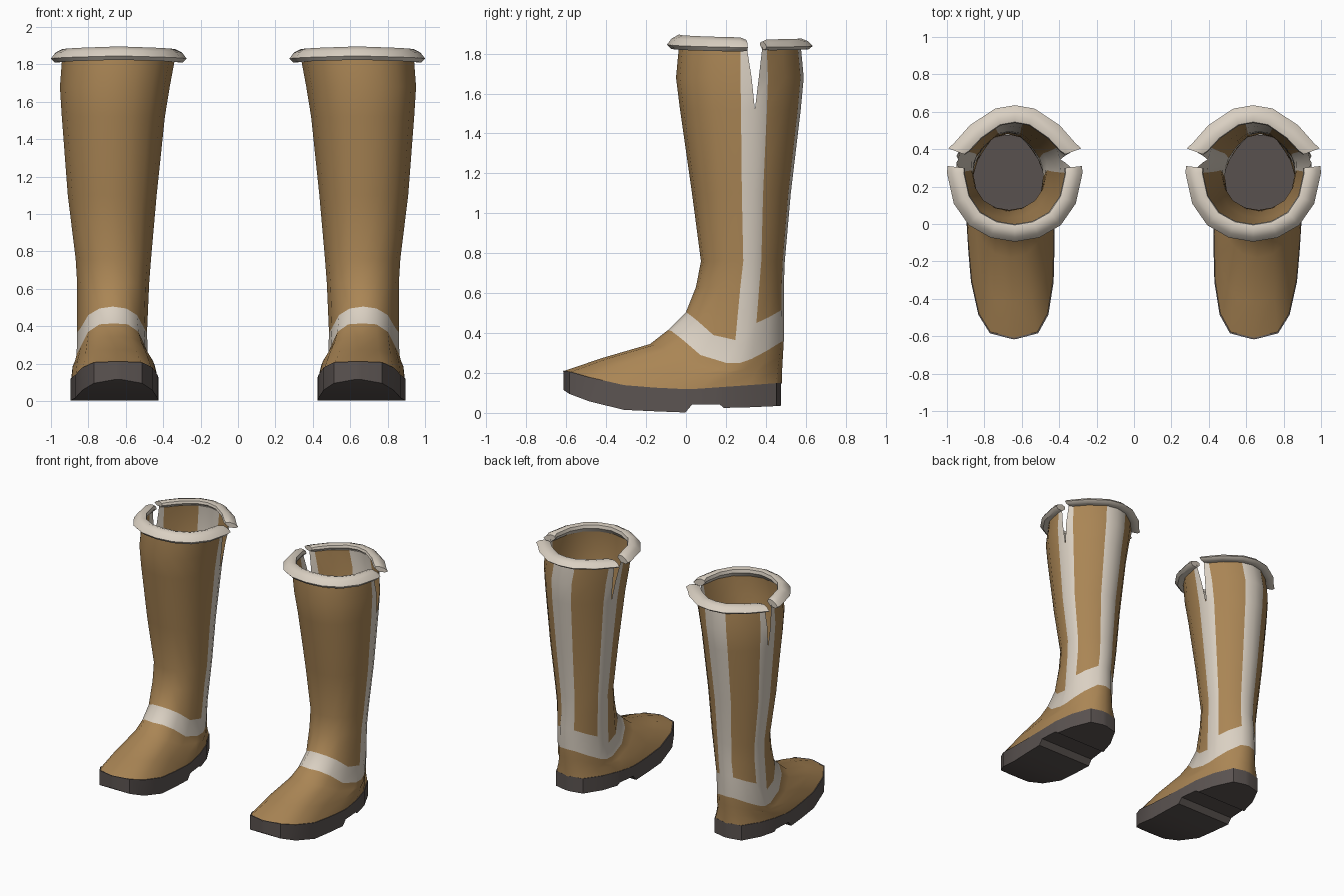
import bpy, bmesh, math
from mathutils import Vector

cube = bpy.data.objects.get("Cube")
if cube:
    bpy.data.objects.remove(cube, do_unlink=True)


def make_material(name, rgb):
    m = bpy.data.materials.new(name)
    m.use_nodes = True
    m.diffuse_color = (*rgb, 1)
    m.node_tree.nodes["Principled BSDF"].inputs["Base Color"].default_value = (*rgb, 1)
    return m


BROWN = make_material("brown_leather", (0.40, 0.235, 0.09))
CREAM = make_material("cream_trim", (0.70, 0.63, 0.54))
DARK = make_material("dark_rubber", (0.105, 0.088, 0.083))


def finish(bm, name, materials, angle=40):
    """Turn a bmesh of the left part into a mirrored pair."""
    bmesh.ops.remove_doubles(bm, verts=bm.verts, dist=0.0005)
    bmesh.ops.recalc_face_normals(bm, faces=bm.faces)
    mesh = bpy.data.meshes.new(name)
    bm.to_mesh(mesh)
    bm.free()
    for m in materials:
        mesh.materials.append(m)
    mesh.shade_smooth()
    mesh.set_sharp_from_angle(angle=math.radians(angle))
    obj = bpy.data.objects.new(name, mesh)
    bpy.context.scene.collection.objects.link(obj)
    mod = obj.modifiers.new("pair", "MIRROR")
    mod.use_axis = (True, False, False)
    mod.use_mirror_merge = False


# Half cross-section from front to back: sideways factor, depth fraction
SECTION = [(0, 0), (.36, .03), (.68, .12), (.90, .28), (1, .505),
           (.99, .62), (.90, .72), (.66, .85), (.29, .975), (0, 1)]
SLIT, LAST = 5, 9

# Columns around the boot: section index, side, which lip of the slit
half = [(i, 0) for i in range(SLIT)] + [(SLIT, -1), (SLIT, 1)] + \
       [(i, 0) for i in range(SLIT + 1, LAST)]
COLUMNS = [(i, 1, lip) for i, lip in half] + [(LAST, 1, 0)] + \
          [(i, -1, lip) for i, lip in reversed(half) if i]


def ring_point(ring, column):
    z, front, back, inner, outer, gap, power, lean = ring
    i, side, lip = column
    u, v = SECTION[i]
    height = z[i] if isinstance(z, list) else z
    x = (inner + outer) / 2 + side * u ** power * (outer - inner) / 2
    return Vector((x + lean * (v - .35), front + v * (back - front) + lip * gap, height))


# Rings: height (per column on the foot), front, back, inner, outer,
# slit gap, squareness of the outline, sideways lean of the heel
SOLE_EDGE = [.208, .203, .175, .135, .115, .115, .125, .135, .145, .148]
TOE = [.275, .272, .25, .215, .19, .185, .185, .2, .22, .22]
INSTEP = [.345, .34, .315, .255, .215, .21, .22, .25, .285, .29]
BAND_LOW = [.415, .41, .37, .29, .25, .25, .27, .31, .355, .36]
BAND_HIGH = [.505, .495, .46, .39, .365, .40, .45, .48, .515, .52]
SOLE = (SOLE_EDGE, -.617, .48, .422, .884, 0, .6, .035)
TOP = (1.84, -.035, .575, .335, .94, .04, 1, 0)
RINGS = [
    SOLE,
    (TOE, -.42, .482, .44, .878, 0, .75, .03),
    (INSTEP, -.18, .486, .465, .868, 0, .85, .02),
    (BAND_LOW, -.09, .49, .48, .86, 0, .9, .015),
    (BAND_HIGH, 0, .49, .485, .86, 0, .95, .01),
    (.63, .05, .49, .475, .86, 0, 1, 0),
    (.76, .075, .495, .465, .868, 0, 1, 0),
    (1.1, .03, .525, .435, .91, 0, 1, 0),
    (1.52, -.03, .575, .391, .942, 0, 1, 0),
    (1.68, -.05, .59, .365, .952, .018, 1, 0),
    TOP,
]
BAND_ROW = 3

# Leather upper: foot, ankle band, shaft, side strips and back strip
bm = bmesh.new()
grid = [[bm.verts.new(ring_point(r, c)) for c in COLUMNS] for r in RINGS]
count = len(COLUMNS)
for row in range(len(RINGS) - 1):
    for k in range(count):
        n = (k + 1) % count
        a, b = COLUMNS[k][0], COLUMNS[n][0]
        if a == b:
            continue
        face = bm.faces.new((grid[row][k], grid[row][n],
                             grid[row + 1][n], grid[row + 1][k]))
        strip = SLIT in (a, b) or LAST in (a, b)
        face.material_index = int(row == BAND_ROW or (row > BAND_ROW and strip))
finish(bm, "boot_uppers", [BROWN, CREAM], 50)


def sole_edge(v, side):
    """Point on the outline of the sole at a depth fraction."""
    i = max(k for k in range(LAST) if SECTION[k][1] <= v)
    t = (v - SECTION[i][1]) / (SECTION[i + 1][1] - SECTION[i][1])
    p = ring_point(SOLE, (i, side, 0)).lerp(ring_point(SOLE, (i + 1, side, 0)), t)
    return p + Vector((side * .004, 0, .004))


# Sole with a raised arch: depth fraction and underside height
UNDERSIDE = [(.003, .115), (.03, .095), (.12, .058), (.28, .015), (.42, .008),
             (.56, .002), (.59, .042), (.717, .042), (.735, .025),
             (.85, .028), (.975, .034), (.997, .036)]
bm = bmesh.new()
loops = []
for v, low in UNDERSIDE:
    right, left = sole_edge(v, -1), sole_edge(v, 1)
    corners = [Vector((right.x, right.y, low)), Vector((left.x, left.y, low)), left, right]
    loops.append([bm.verts.new(c) for c in corners])
for a, b in zip(loops, loops[1:]):
    for k in range(4):
        n = (k + 1) % 4
        bm.faces.new((a[k], a[n], b[n], b[k]))
bm.faces.new(loops[0])
bm.faces.new(loops[-1])
finish(bm, "boot_soles", [DARK])

# Rolled collars: lens-shaped section swept along each top edge (outward, up)
ROLL = [(-.035, .005), (-.005, -.03), (.04, -.032), (.06, -.012),
        (.036, .018), (0, .036), (-.03, .028)]


def collar(name, columns, lift, thickness):
    bm = bmesh.new()
    loops = []
    for k, column in enumerate(columns):
        p = ring_point(TOP, column)
        out = Vector((p.x - .64, p.y - .27, 0)).normalized()
        end = k in (0, len(columns) - 1)
        t = thickness * (.75 if end else 1)
        # The roll sags a little towards the slits
        sag = lift * (1 - abs(2 * k / (len(columns) - 1) - 1))
        loops.append([bm.verts.new(p + out * o + Vector((0, 0, sag + z * t)))
                      for o, z in ROLL])
    size = len(ROLL)
    for a, b in zip(loops, loops[1:]):
        for k in range(size):
            n = (k + 1) % size
            bm.faces.new((a[k], a[n], b[n], b[k]))
    bm.faces.new(loops[0])
    bm.faces.new(loops[-1])
    finish(bm, name, [CREAM], 45)


lips = [k for k, c in enumerate(COLUMNS) if c[0] == SLIT]
collar("front_collars", COLUMNS[lips[3]:] + COLUMNS[:lips[0] + 1], .018, 1.05)
collar("back_collars", COLUMNS[lips[1]:lips[2] + 1], .008, .8)
